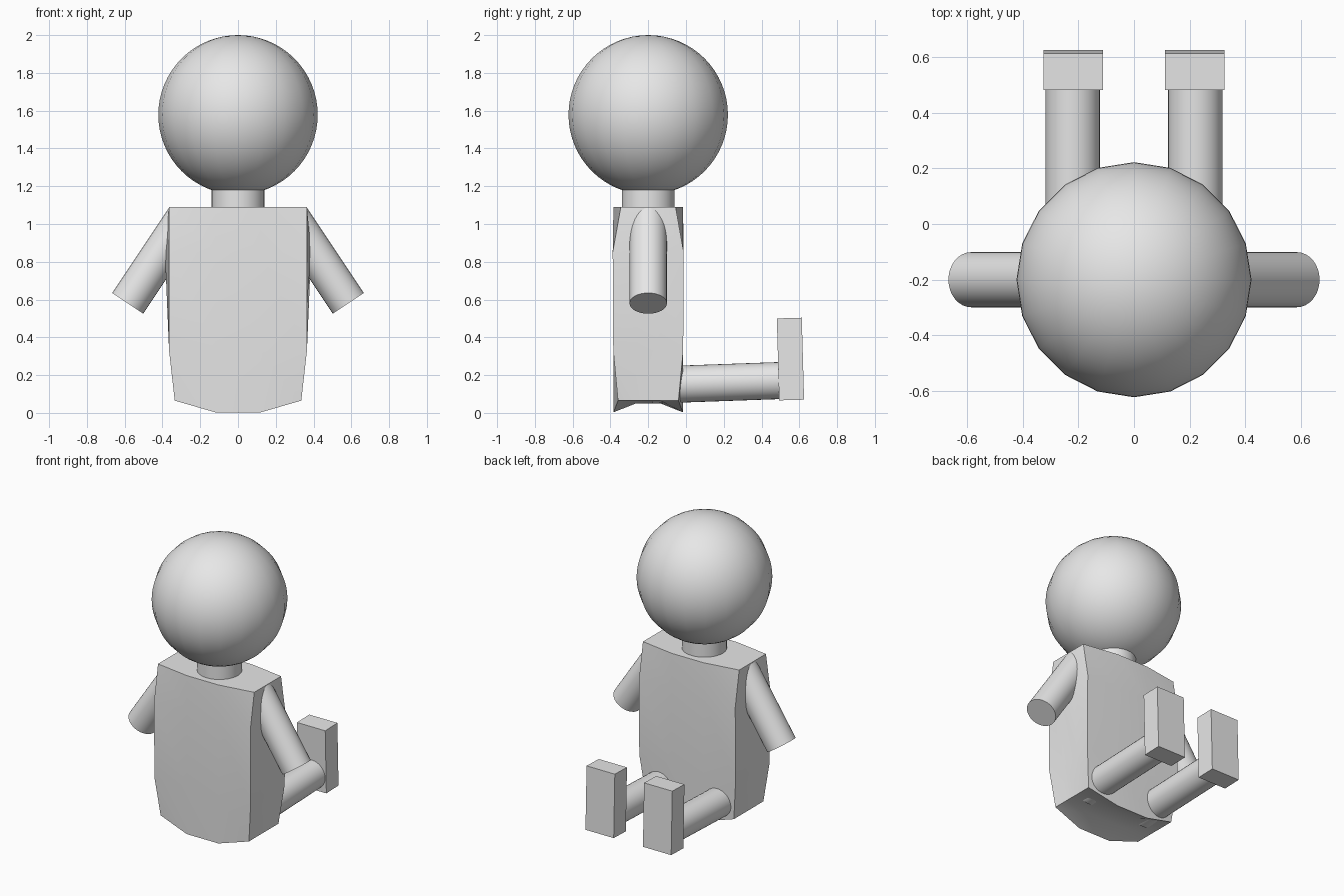
import bpy, bmesh, math
from mathutils import Vector

if "Cube" in bpy.data.objects:
    bpy.data.objects.remove(bpy.data.objects["Cube"], do_unlink=True)

grey = bpy.data.materials.new("plain grey")
grey.use_nodes = True
grey.diffuse_color = (0.8, 0.8, 0.8, 1)
grey.node_tree.nodes["Principled BSDF"].inputs["Base Color"].default_value = (0.8, 0.8, 0.8, 1)

MID_Y = -0.2  # depth of head, neck, arms and torso centre


def finish(name, smooth=True):
    """Name the active object, give it the grey and shade it."""
    ob = bpy.context.object
    ob.name = name
    ob.data.materials.append(grey)
    if smooth:
        bpy.ops.object.shade_smooth_by_angle(angle=math.radians(35))
    return ob


def rod(name, start, end, radius):
    """Capped cylinder between two points."""
    start, end = Vector(start), Vector(end)
    axis = end - start
    bpy.ops.mesh.primitive_cylinder_add(
        vertices=32, radius=radius, depth=axis.length, location=(start + end) / 2,
        rotation=axis.to_track_quat('Z', 'Y').to_euler())
    return finish(name)


# Head and neck
bpy.ops.mesh.primitive_uv_sphere_add(segments=20, ring_count=32, radius=0.422,
                                     location=(0, MID_Y, 1.578))
finish("head")
rod("neck", (0, MID_Y, 1.0), (0, MID_Y, 1.25), 0.14)

# Torso: a box cut in thirds, with bowed front and back and a hollow underside
bm = bmesh.new()
bmesh.ops.create_cube(bm, size=2)
bmesh.ops.subdivide_edges(bm, edges=bm.edges[:], cuts=2, use_grid_fill=True)
heights = [0.065, 0.33, 0.85, 1.09]
side_bow = [0.335, 0.347, 0.387, 0.365]      # half width at the middle of the sides
corner_x = [0.335, 0.365, 0.365, 0.365]      # half width at the corners
corner_y = [0.16, 0.185, 0.188, 0.145]       # half depth at the corners
for v in bm.verts:
    row = round((v.co.z + 1) * 1.5)
    outer_x, outer_y = abs(v.co.x) > 0.9, abs(v.co.y) > 0.9
    x = (corner_x[row] if outer_y else side_bow[row]) if outer_x else 0.12
    y = (corner_y[row] if outer_x else 0.184) if outer_y else 0.065
    z = heights[row]
    if row == 0 and not outer_x:
        z = 0.003 if outer_y else 0.05
    v.co = (math.copysign(x, v.co.x), MID_Y + math.copysign(y, v.co.y), z)
mesh = bpy.data.meshes.new("torso")
bm.to_mesh(mesh)
bm.free()
torso = bpy.data.objects.new("torso", mesh)
bpy.context.collection.objects.link(torso)
bpy.ops.object.select_all(action='DESELECT')
torso.select_set(True)
bpy.context.view_layer.objects.active = torso
finish("torso")

# Arms, legs and feet on both sides
for side, s in (("left", 1), ("right", -1)):
    rod(side + "_arm", (s * 0.284, MID_Y, 1.03), (s * 0.584, MID_Y, 0.58), 0.099)
    rod(side + "_leg", (s * 0.22, -0.18, 0.147), (s * 0.22, 0.52, 0.172), 0.098)
    bpy.ops.mesh.primitive_cube_add(size=1, location=(s * 0.218, 0.553, 0.285),
                                    rotation=(math.radians(1.6), 0, 0))
    bpy.context.object.scale = (0.214, 0.132, 0.434)
    finish(side + "_foot", smooth=False)
